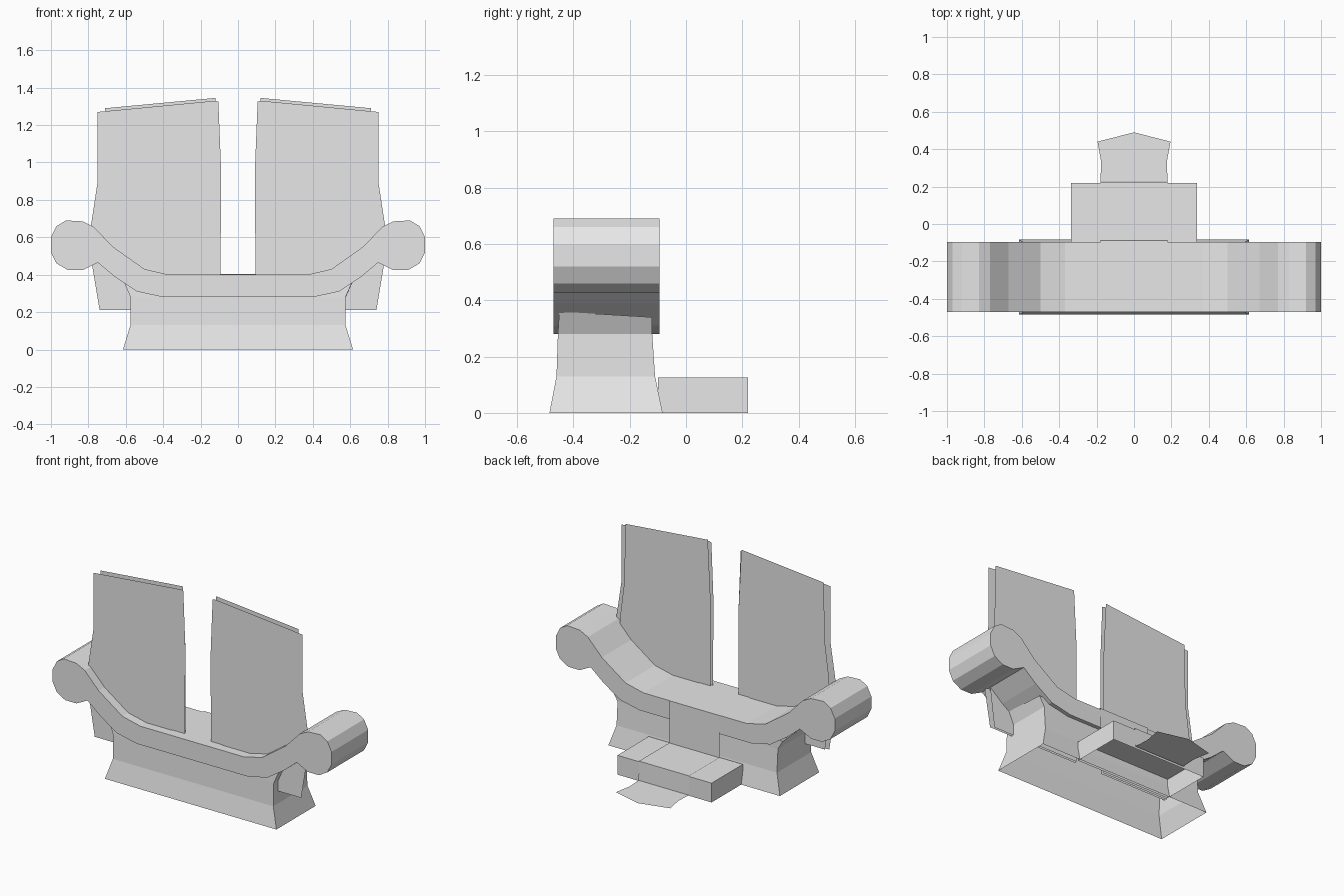
import bpy
import bmesh

default_cube = bpy.data.objects.get("Cube")
if default_cube:
    bpy.data.objects.remove(default_cube, do_unlink=True)

# Single plain stone colour
stone = bpy.data.materials.new("pale_grey_stone")
stone.use_nodes = True
stone.diffuse_color = (0.8, 0.8, 0.8, 1)
stone.node_tree.nodes["Principled BSDF"].inputs["Base Color"].default_value = (0.8, 0.8, 0.8, 1)


def finish(name, bm, recalc=True):
    """Turn a bmesh into a flat-shaded object."""
    if recalc:
        bmesh.ops.recalc_face_normals(bm, faces=bm.faces)
    mesh = bpy.data.meshes.new(name)
    bm.to_mesh(mesh)
    bm.free()
    mesh.materials.append(stone)
    obj = bpy.data.objects.new(name, mesh)
    bpy.context.collection.objects.link(obj)
    return obj


def upright_face(bm, outline, y):
    """Make one face from (x, z) points standing at depth y."""
    return bm.faces.new([bm.verts.new((x, y, z)) for x, z in outline])


def loft(name, rings):
    """Skin a list of equal-length point rings, leaving both ends open."""
    bm = bmesh.new()
    loops = [[bm.verts.new(p) for p in ring] for ring in rings]
    for low, high in zip(loops, loops[1:]):
        for i in range(len(low)):
            j = (i + 1) % len(low)
            bm.faces.new((low[i], low[j], high[j], high[i]))
    return finish(name, bm)


def rectangle(half_x, front, back, z_front, z_back):
    return [(-half_x, front, z_front), (half_x, front, z_front),
            (half_x, back, z_back), (-half_x, back, z_back)]


# Bench body with scrolled arms, mirrored profile extruded front to back
half_profile = [
    (0.37, 0.40), (0.50, 0.43), (0.67, 0.55), (0.77, 0.655), (0.83, 0.685),
    (0.92, 0.69), (0.97, 0.66), (1.0, 0.60), (1.0, 0.52), (0.97, 0.46),
    (0.91, 0.425), (0.83, 0.425), (0.79, 0.445), (0.75, 0.465),
    (0.66, 0.39), (0.54, 0.31), (0.40, 0.28),
]
bm = bmesh.new()
outline = half_profile + [(-x, z) for x, z in reversed(half_profile)]
side = upright_face(bm, outline, -0.47)
extruded = bmesh.ops.extrude_face_region(bm, geom=[side], use_keep_orig=True)
moved = [v for v in extruded["geom"] if isinstance(v, bmesh.types.BMVert)]
bmesh.ops.translate(bm, verts=moved, vec=(0, 0.375, 0))
finish("scrolled_bench", bm)

# Hollow flared base
loft("flared_base", [
    rectangle(0.615, -0.485, -0.083, 0, 0),
    rectangle(0.575, -0.46, -0.11, 0.13, 0.13),
    rectangle(0.575, -0.455, -0.12, 0.28, 0.28),
    rectangle(0.61, -0.45, -0.12, 0.36, 0.34),
])

# Footrest box, open underneath
bm = bmesh.new()
bmesh.ops.create_cube(bm, size=1)
bmesh.ops.scale(bm, verts=bm.verts, vec=(0.675, 0.32, 0.125))
bmesh.ops.translate(bm, verts=bm.verts, vec=(0, 0.06, 0.0625))
bm.normal_update()
bmesh.ops.delete(bm, geom=[f for f in bm.faces if f.normal.z < -0.5], context="FACES_ONLY")
finish("footrest", bm, recalc=False)

# Runner cloth down the back, over the footrest and out along the ground
runner_path = [
    (0.18, -0.45, 0.403), (0.18, -0.088, 0.403), (0.18, -0.085, 0.131),
    (0.18, 0.224, 0.131), (0.18, 0.228, 0.008), (0.175, 0.33, 0.008),
    (0.195, 0.44, 0.008),
]
bm = bmesh.new()
rows = [[bm.verts.new((s * x, y, z)) for s in (-1, 1)] for x, y, z in runner_path]
for (a, b), (c, d) in zip(rows, rows[1:]):
    bm.faces.new((a, b, d, c))
tip = bm.verts.new((0, 0.49, 0.008))
bm.faces.new((rows[-1][0], rows[-1][1], tip))
finish("runner_cloth", bm)

# Two thin overlapping back panels on each side
wide_panel = [
    (0.095, 0.21), (0.09, 0.95), (0.105, 1.325), (0.12, 1.33), (0.75, 1.27),
    (0.75, 0.90), (0.785, 0.67), (0.78, 0.45), (0.74, 0.21),
]
tall_panel = [
    (0.10, 0.21), (0.10, 0.95), (0.12, 1.345), (0.71, 1.29),
    (0.72, 0.90), (0.75, 0.67), (0.75, 0.45), (0.72, 0.21),
]
for label, sign in (("left", 1), ("right", -1)):
    for kind, shape, depth in (("wide", wide_panel, -0.41), ("tall", tall_panel, -0.395)):
        bm = bmesh.new()
        upright_face(bm, [(sign * x, z) for x, z in shape], depth)
        finish(f"{label}_{kind}_back_panel", bm, recalc=False)
